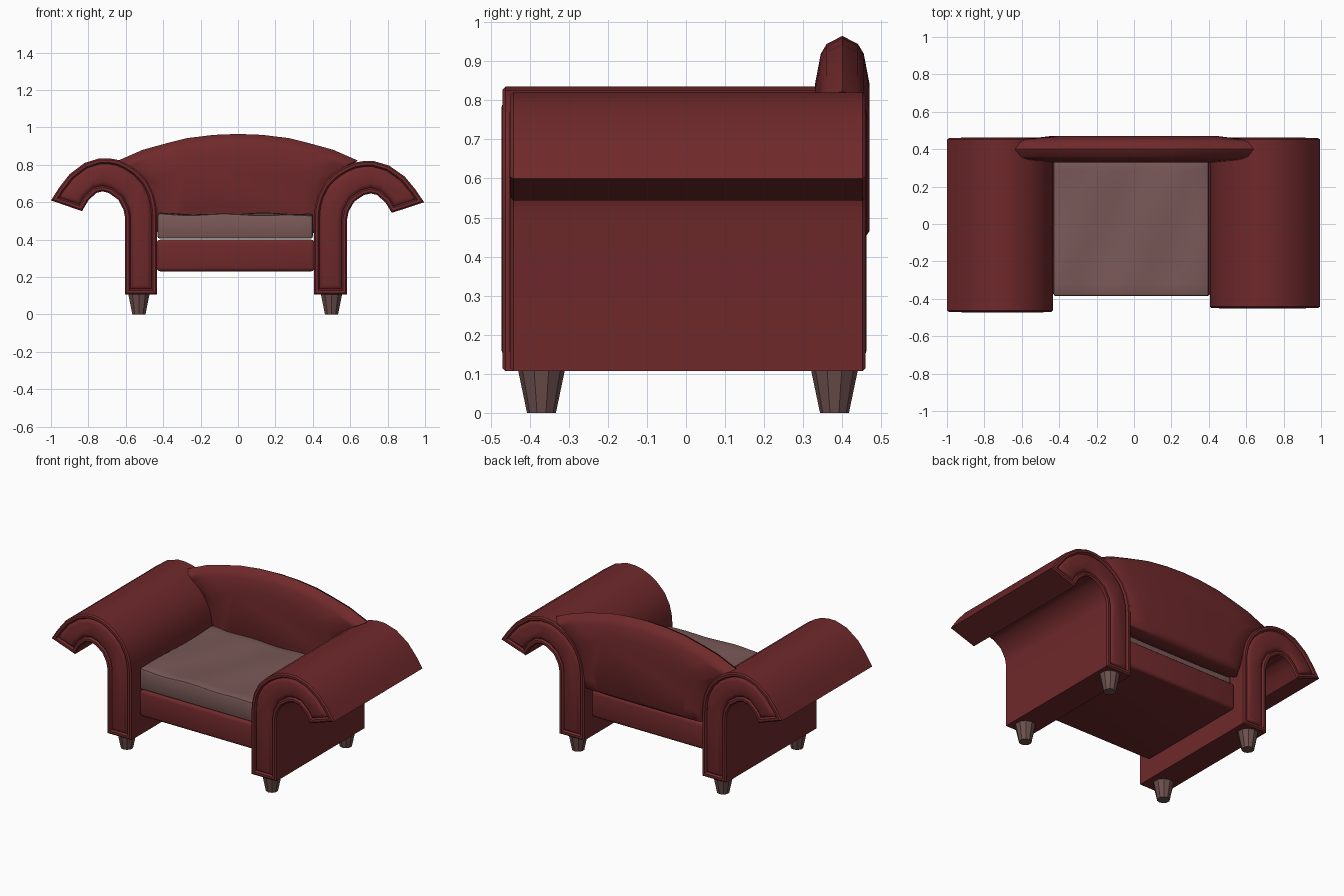
import bpy, bmesh, math
from mathutils import Vector

if "Cube" in bpy.data.objects:
    bpy.data.objects.remove(bpy.data.objects["Cube"])

def material(name, rgb):
    m = bpy.data.materials.new(name)
    m.diffuse_color = (*rgb, 1)
    m.use_nodes = True
    m.node_tree.nodes["Principled BSDF"].inputs["Base Color"].default_value = m.diffuse_color
    return m

RED = material("red_upholstery", (0.16, 0.022, 0.024))
BROWN = material("brown_cushion", (0.19, 0.10, 0.095))
WOOD = material("leg_wood", (0.15, 0.08, 0.075))

def finish(name, bm, mat, angle=35):
    bmesh.ops.recalc_face_normals(bm, faces=bm.faces)
    me = bpy.data.meshes.new(name)
    bm.to_mesh(me)
    bm.free()
    ob = bpy.data.objects.new(name, me)
    bpy.context.collection.objects.link(ob)
    me.materials.append(mat)
    bpy.ops.object.select_all(action='DESELECT')
    bpy.context.view_layer.objects.active = ob
    ob.select_set(True)
    if angle:
        bpy.ops.object.shade_smooth_by_angle(angle=math.radians(angle))
    return ob

def box(name, lo, hi, mat, bevel):
    bm = bmesh.new()
    bmesh.ops.create_cube(bm, size=1)
    for v in bm.verts:
        v.co = [l + (c + 0.5) * (h - l) for c, l, h in zip(v.co, lo, hi)]
    bmesh.ops.bevel(bm, geom=bm.edges[:], offset=bevel, segments=3, profile=0.5, affect='EDGES')
    return finish(name, bm, mat)

# Rolled arm: scroll profile swept front to back, recessed piping on both ends
ARM = [(.604, .107), (.433, .107), (.433, .525), (.438, .585), (.452, .645), (.487, .715),
       (.54, .77), (.59, .803), (.64, .826), (.69, .835), (.74, .835), (.82, .81), (.90, .75),
       (.955, .68), (1.0, .61), (.834, .552), (.80, .61), (.757, .65), (.725, .658),
       (.69, .649), (.64, .613), (.612, .56), (.604, .52)]

def arm(name, profile, y0, y1):
    e = 0.008
    bm = bmesh.new()
    a = bm.faces.new([bm.verts.new((x, y0 + e, z)) for x, z in profile])
    b = bm.faces.new([bm.verts.new((x, y1 - e, z)) for x, z in profile])
    n = len(profile)
    for i in range(n):
        j = (i + 1) % n
        bm.faces.new((a.verts[i], a.verts[j], b.verts[j], b.verts[i]))
    bmesh.ops.recalc_face_normals(bm, faces=bm.faces)
    for f in (a, b):
        for t, d in ((.008, .008), (.014, 0), (.008, -.012), (.010, .010), (.012, .004)):
            bmesh.ops.inset_region(bm, faces=[f], thickness=t, depth=d, use_even_offset=True)
    return finish(name, bm, RED)

arm("left_arm", [(-x, z) for x, z in ARM], -.47, .46)
arm("right_arm", [(.406 + (x - .433) * 1.039, .107 + (z - .107) * .98) for x, z in ARM], -.45, .46)

# Seat base
box("seat_base", (-.435, -.385, .23), (.41, .38, .40), RED, .02)

# Cushion with gently uneven top
bm = bmesh.new()
bmesh.ops.create_cube(bm, size=1)
for v in bm.verts:
    v.co = (v.co.x * .83 - .015, v.co.y * .735 - .0175, .47 + v.co.z * .13)
bmesh.ops.bevel(bm, geom=bm.edges[:], offset=.012, segments=2, profile=.5, affect='EDGES')
bmesh.ops.subdivide_edges(bm, edges=[e for e in bm.edges if e.calc_length() > .3], cuts=13, use_grid_fill=True)
for v in bm.verts:
    if v.co.z > .5:
        x, y = v.co.x, v.co.y
        v.co.z += .006 * math.sin(9 * x + 3 * y) * math.cos(5 * y - 2 * x) + .004 * math.sin(17 * x - 8 * y)
finish("seat_cushion", bm, BROWN, 40)

# Backrest: arched outline, lens-shaped front to back
half = [(0, .965), (.13, .96), (.27, .943), (.39, .913), (.51, .88), (.64, .823),
        (.57, .765), (.515, .69), (.475, .60), (.45, .50), (.43, .435), (.22, .43), (0, .43)]
outline = half + [(-x, z) for x, z in half[-2:0:-1]]
bm = bmesh.new()
rings = []
for y, s in ((.33, .70), (.345, .89), (.36, .95), (.40, 1), (.44, .95), (.455, .89), (.47, .70)):
    rings.append([bm.verts.new((x * s, y, .55 + (z - .55) * s)) for x, z in outline])
n = len(outline)
for p, q in zip(rings, rings[1:]):
    for i in range(n):
        j = (i + 1) % n
        bm.faces.new((p[i], p[j], q[j], q[i]))
bm.faces.new(rings[0])
bm.faces.new(rings[-1])
finish("backrest", bm, RED, 50)

# Tapered feet
for side, x in (("left", -.53), ("right", .50)):
    for end, y in (("front", -.37), ("back", .38)):
        bm = bmesh.new()
        bmesh.ops.create_cone(bm, cap_ends=True, segments=10, radius1=.037, radius2=.06, depth=.11)
        bmesh.ops.translate(bm, verts=bm.verts, vec=Vector((x, y, .055)))
        finish(f"{side}_{end}_leg", bm, WOOD, 0)
